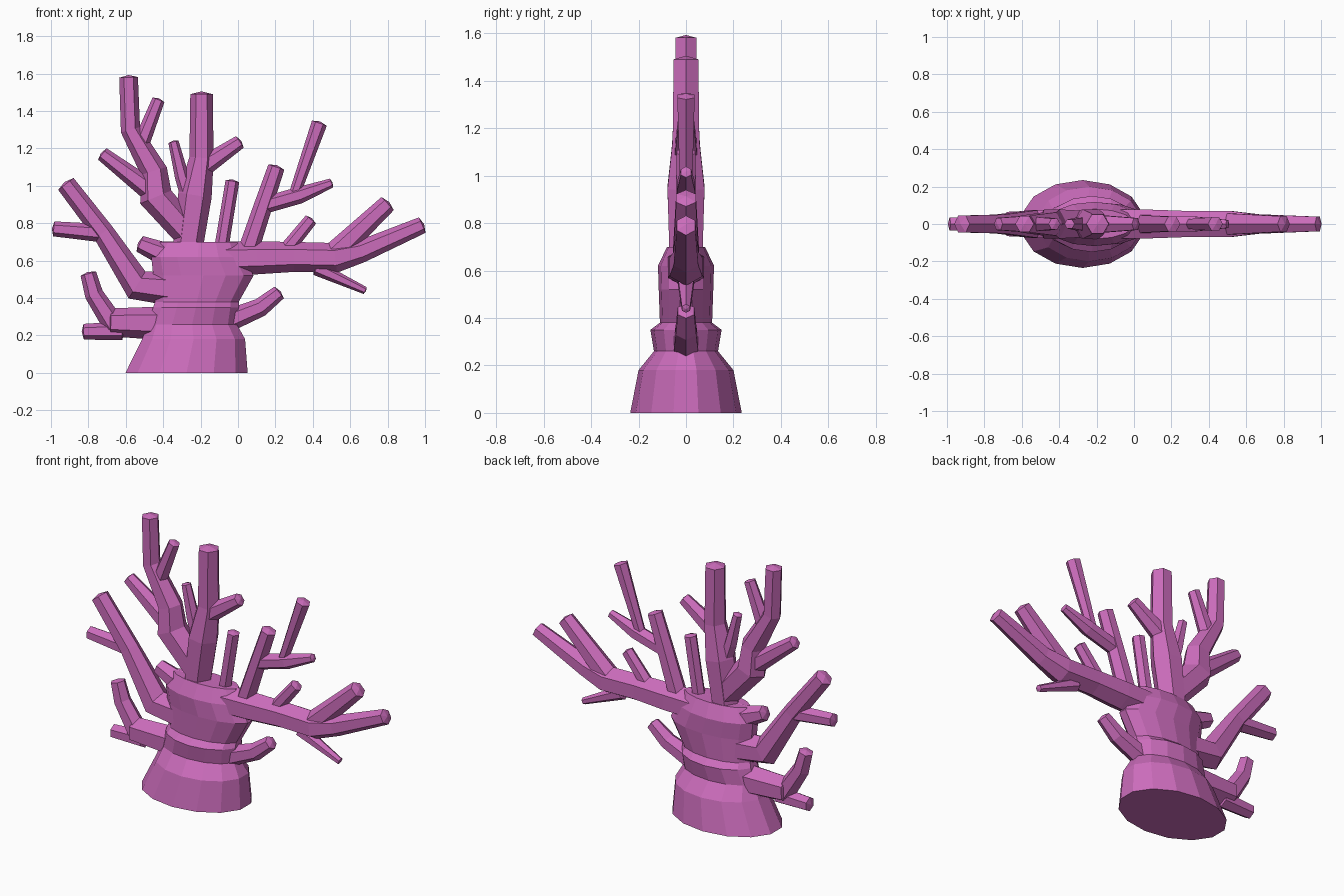
import bpy, bmesh, math
from mathutils import Vector

if "Cube" in bpy.data.objects:
    bpy.data.objects.remove(bpy.data.objects["Cube"])

pink = bpy.data.materials.new("coral pink")
pink.diffuse_color = (0.60, 0.15, 0.50, 1)
pink.use_nodes = True
pink.node_tree.nodes["Principled BSDF"].inputs["Base Color"].default_value = pink.diffuse_color


def loft(name, rings, start_tip=None, end_tip=None):
    """Skin a list of point rings; ends are flat or closed to a low tip point."""
    bm = bmesh.new()
    loops = [[bm.verts.new(p) for p in ring] for ring in rings]
    n = len(loops[0])
    for a, b in zip(loops, loops[1:]):
        for i in range(n):
            j = (i + 1) % n
            bm.faces.new((a[i], a[j], b[j], b[i]))
    for loop, tip in ((loops[0], start_tip), (loops[-1], end_tip)):
        if tip is None:
            bm.faces.new(loop)
        else:
            t = bm.verts.new(tip)
            for i in range(n):
                bm.faces.new((loop[i], loop[(i + 1) % n], t))
    bmesh.ops.recalc_face_normals(bm, faces=bm.faces[:])
    mesh = bpy.data.meshes.new(name)
    bm.to_mesh(mesh)
    bm.free()
    mesh.materials.append(pink)
    obj = bpy.data.objects.new(name, mesh)
    bpy.context.collection.objects.link(obj)
    return obj


def branch(name, path, sides=6):
    """Tapered six-sided limb in the xz plane; path holds (x, z, radius)."""
    pts = [Vector((x, 0, z)) for x, z, r in path]
    rings = []
    for i, p in enumerate(pts):
        d_in = (p - pts[i - 1]).normalized() if i else Vector()
        d_out = (pts[i + 1] - p).normalized() if i < len(pts) - 1 else Vector()
        t = (d_in + d_out).normalized()
        side = Vector((-t.z, 0, t.x))
        r = path[i][2]
        rings.append([p + side * r * math.cos(a) + Vector((0, r * math.sin(a), 0))
                      for a in (math.tau * k / sides for k in range(sides))])
    d0 = (pts[0] - pts[1]).normalized()
    d1 = (pts[-1] - pts[-2]).normalized()
    return loft(name, rings, pts[0] + d0 * path[0][2] * 0.25,
                pts[-1] + d1 * path[-1][2] * 0.25)


# Trunk: elliptical rings given as (z, left x, right x, half depth)
trunk = [(0, -.61, .06, .235), (.18, -.52, .045, .20), (.26, -.49, .0, .135),
         (.35, -.46, .01, .15), (.38, -.45, .01, .11), (.52, -.46, .09, .115),
         (.62, -.47, .04, .118), (.70, -.42, .0, .08)]
loft("trunk", [[((l + r) / 2 + (r - l) / 2 * math.cos(a), d * math.sin(a), z)
                for a in (math.tau * (k + .5) / 14 for k in range(14))]
               for z, l, r, d in trunk])

# Long horizontal limb and what grows from it
branch("long_limb", [(-.525, .69, .045), (-.42, .645, .06), (-.2, .61, .09), (.1, .615, .088),
                     (.3, .62, .08), (.52, .615, .08), (.66, .65, .06), (.985, .79, .045)])
branch("thin_upright", [(-.09, .66, .038), (-.03, 1.025, .037)])
branch("right_stem", [(.05, .64, .055), (.13, .88, .05), (.205, 1.10, .045)])
branch("right_stem_fork", [(.12, .89, .045), (.33, .95, .045), (.50, 1.015, .025)])
branch("right_stem_spike", [(.30, .95, .03), (.435, 1.335, .042)])
branch("short_upright", [(.26, .66, .04), (.39, .82, .035)])
branch("limb_upper_fork", [(.52, .64, .065), (.80, .905, .048)])
branch("limb_lower_twig", [(.42, .56, .04), (.68, .44, .02)])

# Tall central stem
branch("central_stem", [(-.27, .66, .08), (-.23, .95, .09), (-.195, 1.15, .065), (-.195, 1.49, .06)])
branch("central_twig", [(-.19, 1.10, .055), (.01, 1.235, .037)])
branch("central_spur", [(-.25, .90, .045), (-.30, 1.05, .038), (-.345, 1.235, .028)])

# Tall left stem
branch("left_stem", [(-.27, .75, .08), (-.44, .94, .09), (-.45, 1.08, .072),
                     (-.575, 1.30, .053), (-.585, 1.58, .05)])
branch("left_stem_outer_twig", [(-.46, .97, .06), (-.725, 1.17, .038)])
branch("left_stem_inner_twig", [(-.52, 1.22, .045), (-.425, 1.46, .034)])

# Left and low side branches
branch("left_limb", [(-.36, .45, .09), (-.54, .47, .085), (-.72, .75, .058), (-.92, 1.01, .052)])
branch("left_limb_twig", [(-.70, .745, .05), (-.985, .77, .04)])
branch("low_left_limb", [(-.40, .265, .09), (-.68, .27, .075)])
branch("low_left_outer_twig", [(-.62, .225, .05), (-.825, .22, .042)])
branch("low_left_up_twig", [(-.66, .25, .06), (-.77, .42, .05), (-.80, .53, .043)])
branch("low_right_twig", [(-.05, .28, .06), (.12, .35, .05), (.22, .43, .04)])
